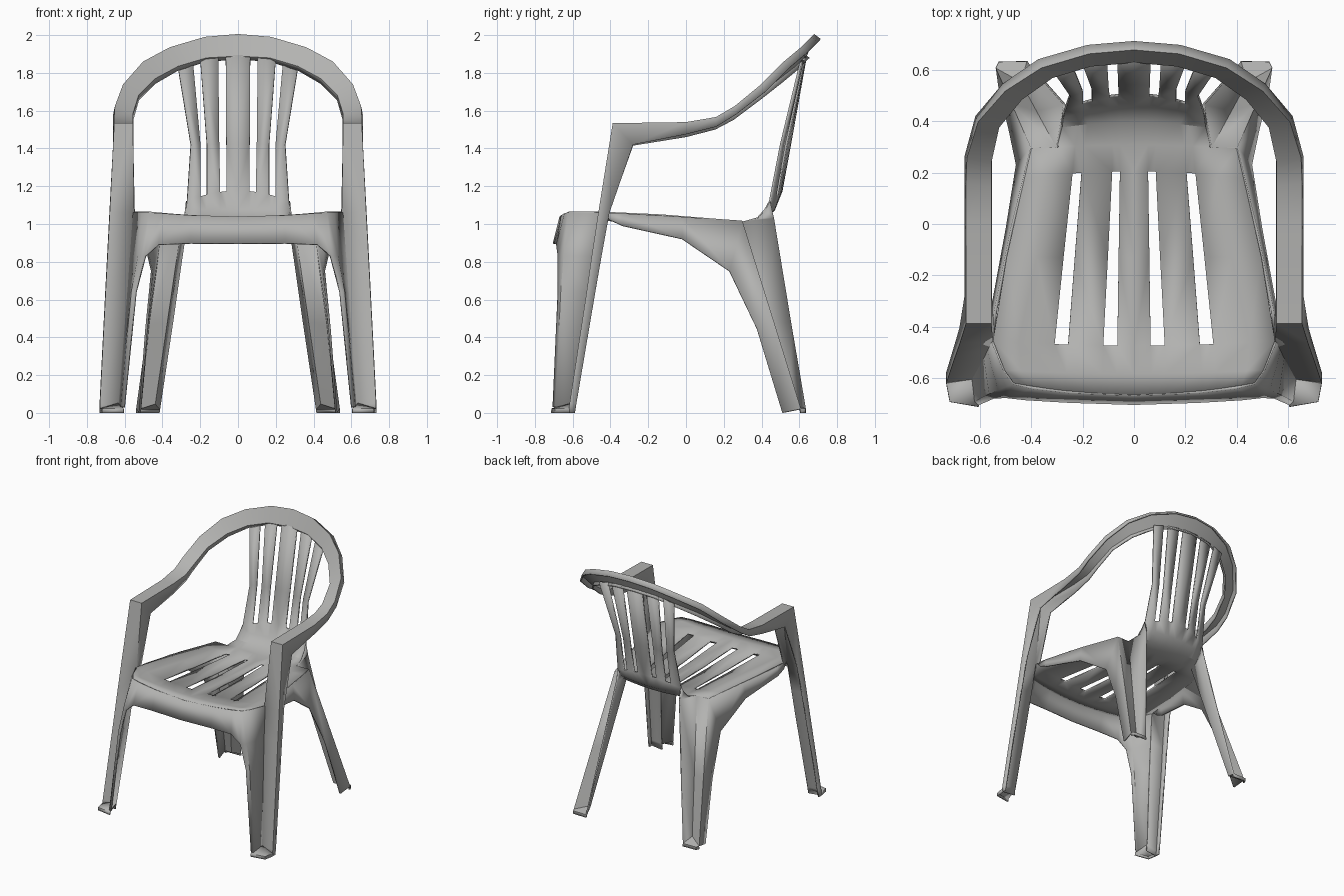
import bpy, bmesh
from mathutils import Vector as V

mat = bpy.data.materials.new("grey plastic")
mat.diffuse_color = (0.45, 0.45, 0.44, 1)
mat.roughness = 0.6


def part(name, grids, polys=(), skip=None):
    """Thin moulded sheet from point grids, mirrored across x = 0."""
    bm = bmesh.new()
    for rows in grids:
        vs = [[bm.verts.new(p) if p is not None else None for p in r] for r in rows]
        for i in range(len(rows) - 1):
            for j in range(len(rows[0]) - 1):
                q = (vs[i][j], vs[i + 1][j], vs[i + 1][j + 1], vs[i][j + 1])
                if None in q or (skip and skip(i, j)):
                    continue
                bm.faces.new(q)
    for poly in polys:
        bm.faces.new([bm.verts.new(p) for p in poly])
    bmesh.ops.remove_doubles(bm, verts=bm.verts, dist=0.002)
    loose = [v for v in bm.verts if not v.link_faces]
    bmesh.ops.delete(bm, geom=loose, context='VERTS')
    bmesh.ops.recalc_face_normals(bm, faces=bm.faces)
    me = bpy.data.meshes.new(name)
    bm.to_mesh(me)
    bm.free()
    ob = bpy.data.objects.new(name, me)
    bpy.context.collection.objects.link(ob)
    me.materials.append(mat)
    m = ob.modifiers.new("mirror", 'MIRROR')
    m.merge_threshold = 0.002
    s = ob.modifiers.new("thickness", 'SOLIDIFY')
    s.thickness = 0.012
    s.offset = 0
    bpy.ops.object.select_all(action='DESELECT')
    ob.select_set(True)
    bpy.context.view_layer.objects.active = ob
    bpy.ops.object.shade_smooth_by_angle(angle=0.5)
    return ob


# Seat and slatted back: rows of (slot edges and inner edge x), centre (y, z), edge (y, z), outer edge x
spec = [
    ((.07, .125, .27, .33, .42), (-.665, 1.035), (-.62, 1.06), .47),
    ((.068, .122, .264, .32, .44), (-.585, 1.03), (-.57, 1.06), .505),
    ((.065, .12, .257, .31, .45), (-.475, 1.025), (-.455, 1.06), .55),
    ((.060, .102, .231, .275, .38), (-.13, 1.005), (-.13, 1.045), .497),
    ((.055, .085, .205, .24, .325), (.205, .995), (.18, 1.02), .427),
    ((.055, .085, .195, .23, .30), (.31, 1.0), (.295, 1.012), .40),
    ((.057, .09, .18, .215, .28), (.40, 1.02), (.38, 1.03), None),
    ((.06, .095, .17, .205, .275), (.465, 1.075), (.42, 1.075), None),
    ((.06, .095, .165, .20, .27), (.505, 1.175), (.445, 1.12), None),
    ((.062, .10, .165, .20, .25), (.55, 1.42), (.503, 1.42), None),
    ((.065, .105, .20, .24, .32), (.635, 1.893), (.605, 1.845), None)]
seat = []
for xs, c, e, outer in spec:
    wide = outer or xs[-1]
    row = []
    for x in (0,) + xs + (outer,):
        if x is None:
            row.append(None)
        else:
            t = (x / wide) ** 2
            row.append((x, c[0] + (e[0] - c[0]) * t, c[1] + (e[1] - c[1]) * t))
    seat.append(row)
part("seat_and_back", [seat],
     skip=lambda i, j: j in (1, 3) and (i in (2, 3) or i >= 8))

# Hoop, armrest and front post: columns inner lip, inner edge, outer edge, outer lip
frame = [
    [(0, .65, 1.875), (0, .635, 1.89), (0, .68, 2.0), (0, .71, 1.975)],
    [(.17, .635, 1.862), (.17, .62, 1.88), (.175, .665, 1.985), (.18, .695, 1.96)],
    [(.32, .59, 1.815), (.32, .575, 1.835), (.36, .61, 1.93), (.37, .64, 1.905)],
    [(.44, .505, 1.745), (.44, .49, 1.77), (.50, .52, 1.855), (.508, .545, 1.825)],
    [(.53, .39, 1.655), (.53, .38, 1.68), (.605, .40, 1.735), (.613, .42, 1.70)],
    [(.56, .25, 1.55), (.56, .245, 1.585), (.648, .26, 1.62), (.655, .265, 1.58)],
    [(.56, .155, 1.50), (.56, .15, 1.545), (.652, .16, 1.562), (.656, .16, 1.515)],
    [(.56, 0, 1.46), (.56, 0, 1.533), (.652, 0, 1.535), (.656, 0, 1.475)],
    [(.56, -.28, 1.415), (.56, -.385, 1.53), (.652, -.385, 1.53), (.655, -.28, 1.42)],
    [(.552, -.41, 1.05), (.552, -.455, 1.06), (.675, -.46, 1.06), (.675, -.405, 1.06)]]
post = [
    [(.568, -.49, .83), (.687, -.495, .83), (.687, -.447, .83)],
    [(.581, -.517, .64), (.697, -.522, .64), (.697, -.48, .64)],
    [(.628, -.60, .05), (.727, -.612, .05), (.727, -.58, .05)],
    [(.628, -.605, 0), (.728, -.62, 0), (.728, -.588, 0)]]
part("hoop_armrest_and_post", [frame, [frame[-1][1:]] + post])

# Front apron and the inner panel of the front leg, with a sloped foot plate
apron = [[(0, -.665, 1.035), (0, -.70, .895)],
         [(.25, -.655, 1.045), (.25, -.692, .897)],
         [(.40, -.638, 1.055), (.42, -.682, .89)],
         [(.47, -.62, 1.06), (.49, -.675, .83)]]
leg = [[(.47, -.62, 1.06), (.505, -.57, 1.06), (.552, -.455, 1.06)],
       [(.49, -.675, .83), (.525, -.645, .83), post[0][0]],
       [(.54, -.675, .64), (.56, -.66, .64), post[1][0]],
       [(.602, -.702, .03), (.617, -.69, .03), post[2][0]]]
toe = [(.605, -.708, .02), (.715, -.69, .02), (.728, -.615, .02)]
low = [(x, y, 0) for x, y, z in toe]
part("front_leg_and_apron", [apron, leg, [toe, low]], [[post[2][0]] + toe])

# Side skirt and rear leg: an outward-open angle section with a sloped foot plate
skirt = [[(.55, -.44, 1.06), (.558, -.40, 1.02)],
         [(.54, -.34, 1.055), (.553, -.335, .99)],
         [(.476, -.02, 1.037), (.495, -.02, .92)],
         [(.40, .295, 1.012), (.455, .23, .75)]]
tops = [(.27, .465, 1.03), (.30, .295, 1.012), (.40, .295, 1.012)]
feet = [(.415, .63, .02), (.44, .55, .05), (.535, .605, .02)]
front_edge = [(.455, .23, .75), (.485, .375, .445), (.52, .51, 0)]
rear = [[tuple(V(a).lerp(V(b), t)) for a, b in zip(tops, feet)] + [q]
        for t, q in zip((0, .55, 1), front_edge)]
heel = [feet[0], (.525, .628, .02), feet[2]]
heel_low = [(x, y, 0) for x, y, z in heel]
gusset = [tops[1], (.28, .38, 1.03), (.275, .42, 1.075), (.27, .445, 1.12), tops[0]]
part("side_skirt_and_rear_leg", [skirt, rear, [heel, heel_low]],
     [[feet[1]] + heel, gusset])
